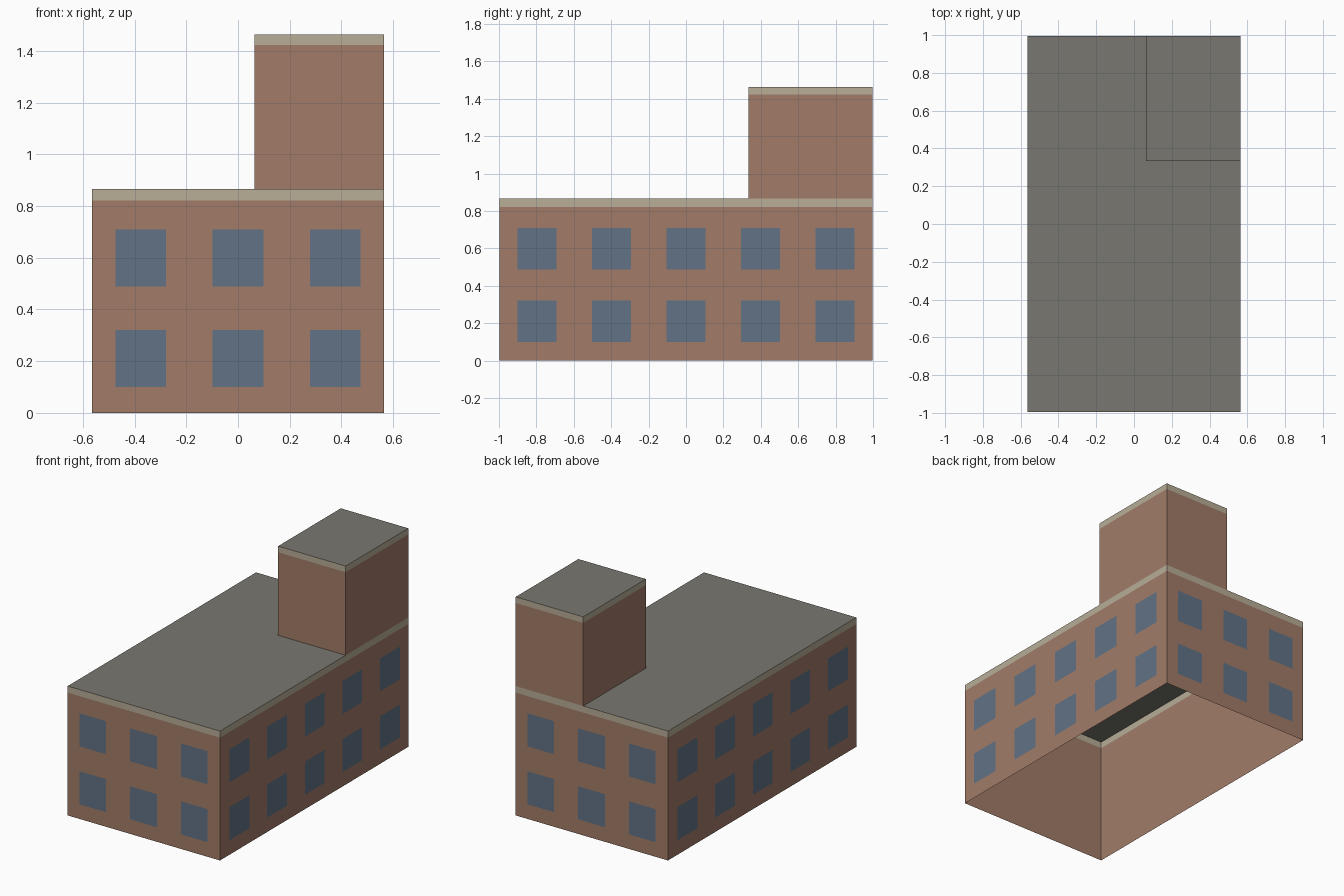
import bpy
import bmesh
from math import pi
from mathutils import Matrix, Vector

default = bpy.data.objects.get("Cube")
if default:
    bpy.data.objects.remove(default, do_unlink=True)


def material(name, rgb):
    mat = bpy.data.materials.new(name)
    mat.use_nodes = True
    mat.diffuse_color = (*rgb, 1)
    mat.node_tree.nodes["Principled BSDF"].inputs["Base Color"].default_value = (*rgb, 1)
    return mat


BRICK = material("brick", (0.36, 0.20, 0.14))
TRIM = material("stone trim", (0.48, 0.42, 0.31))
ROOF = material("grey roof", (0.19, 0.185, 0.16))
GLASS = material("blue glass", (0.12, 0.17, 0.235))


def finish(name, bm, mats):
    mesh = bpy.data.meshes.new(name)
    bm.to_mesh(mesh)
    bm.free()
    for mat in mats:
        mesh.materials.append(mat)
    obj = bpy.data.objects.new(name, mesh)
    bpy.context.collection.objects.link(obj)
    return obj


def block(name, x0, x1, y0, y1, z0, z_trim, z1):
    """Open-bottomed shell: brick walls, a trim band, then a flat roof."""
    bm = bmesh.new()
    corners = [(x0, y0), (x1, y0), (x1, y1), (x0, y1)]
    rings = [[bm.verts.new((x, y, z)) for x, y in corners] for z in (z0, z_trim, z1)]
    for level in range(2):
        low, high = rings[level], rings[level + 1]
        for i in range(4):
            j = (i + 1) % 4
            bm.faces.new((low[i], low[j], high[j], high[i])).material_index = level
    bm.faces.new(rings[2]).material_index = 2
    return finish(name, bm, (BRICK, TRIM, ROOF))


HALF_X, HALF_Y = 0.564, 0.996

# Main building and the rear corner tower
block("main_building", -HALF_X, HALF_X, -HALF_Y, HALF_Y, 0, 0.822, 0.866)
block("corner_tower", 0.064, HALF_X, 0.333, HALF_Y, 0.866, 1.422, 1.463)


def windows(name, turn, distance, count, pitch, width):
    """Two rows of window panes just proud of one wall."""
    bm = bmesh.new()
    spin = Matrix.Rotation(turn, 3, "Z")
    for column in range(count):
        centre = (column - (count - 1) / 2) * pitch
        for sill in (0.10, 0.488):
            pane = [(-1, 0), (1, 0), (1, 1), (-1, 1)]
            bm.faces.new([
                bm.verts.new(spin @ Vector((centre + s * width / 2, -distance, sill + t * 0.221)))
                for s, t in pane])
    finish(name, bm, (GLASS,))


# Window panes on all four walls
for name, turn in (("front_windows", 0), ("back_windows", pi)):
    windows(name, turn, HALF_Y + 0.004, 3, 0.376, 0.197)
for name, turn in (("left_windows", pi / 2), ("right_windows", -pi / 2)):
    windows(name, turn, HALF_X + 0.004, 5, 0.398, 0.209)
